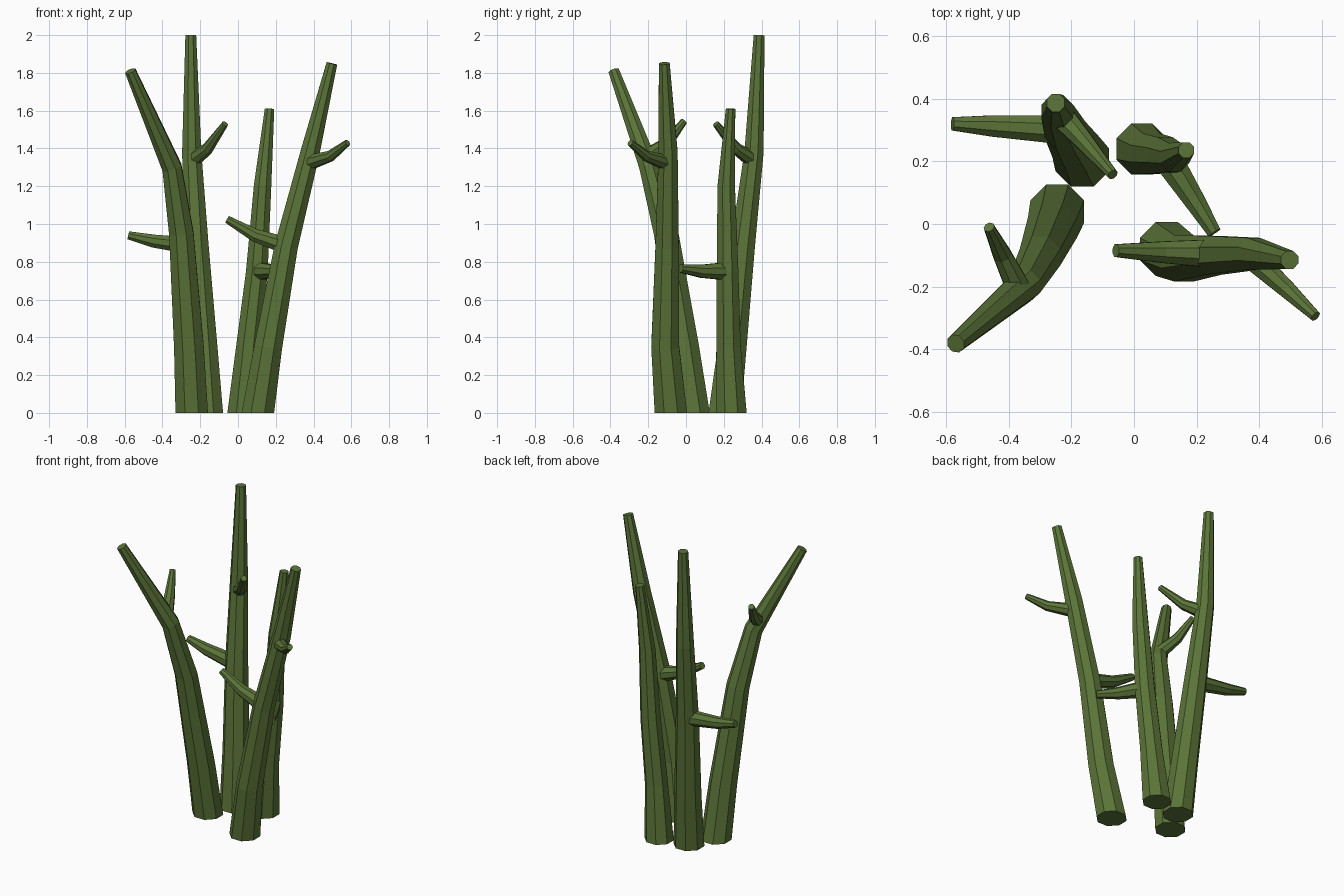
import bpy, bmesh, math
from mathutils import Vector

green = bpy.data.materials.new("moss green")
green.diffuse_color = (0.105, 0.175, 0.040, 1)
SIDES = 8


def tube(name, points, grounded=False):
    """Faceted tapering tube through (x, y, z, radius) points."""
    bm = bmesh.new()
    ps = [Vector(p[:3]) for p in points]
    rings = []
    for i, p in enumerate(points):
        t = (ps[min(i + 1, len(ps) - 1)] - ps[max(i - 1, 0)]).normalized()
        if grounded and i == 0:
            t = Vector((0, 0, 1))          # flat foot on the ground
        ref = Vector((1, 0, 0)) if grounded else Vector((0, 0, 1))
        u = (ref - t * ref.dot(t)).normalized()
        v = t.cross(u)
        ring = []
        for k in range(SIDES):
            a = 2 * math.pi * (k + 0.5) / SIDES
            ring.append(bm.verts.new(ps[i] + (u * math.cos(a) + v * math.sin(a)) * p[3]))
        rings.append(ring)
    for a, b in zip(rings, rings[1:]):
        for k in range(SIDES):
            n = (k + 1) % SIDES
            bm.faces.new((a[k], a[n], b[n], b[k]))
    bm.faces.new(rings[0][::-1])
    bm.faces.new(rings[-1])
    me = bpy.data.meshes.new(name)
    bm.to_mesh(me)
    bm.free()
    me.materials.append(green)
    bpy.context.collection.objects.link(bpy.data.objects.new(name, me))


# main stems
tube("stem_back_left", [(-0.165, 0.205, 0, .093), (-0.185, 0.245, .35, .082), (-0.22, 0.30, .88, .07),
                        (-0.245, 0.36, 1.38, .055), (-0.25, 0.387, 2.0, .031)], True)
tube("stem_front_left", [(-0.245, 0.04, 0, .093), (-0.26, -0.01, .35, .085), (-0.30, -0.105, .95, .07),
                         (-0.35, -0.195, 1.3, .056), (-0.57, -0.382, 1.81, .031)], True)
tube("stem_front_right", [(0.105, -0.08, 0, .093), (0.16, -0.11, .35, .08), (0.255, -0.10, .88, .067),
                          (0.382, -0.095, 1.38, .055), (0.497, -0.115, 1.85, .031)], True)
tube("stem_back_right", [(0.025, 0.24, 0, .088), (0.055, 0.225, .35, .07), (0.10, 0.22, .75, .062),
                         (0.13, 0.213, 1.2, .05), (0.167, 0.236, 1.61, .027)], True)

# side branches
tube("branch_back_left_low", [(-0.22, 0.30, .88, .05), (-0.45, 0.313, .91, .037), (-0.58, 0.32, .94, .023)])
tube("branch_back_left_high", [(-0.245, 0.36, 1.335, .045), (-0.16, 0.265, 1.40, .032), (-0.068, 0.158, 1.53, .018)])
tube("branch_front_left", [(-0.37, -0.205, 1.36, .042), (-0.42, -0.10, 1.43, .032), (-0.463, -0.01, 1.545, .018)])
tube("branch_front_right_low", [(0.27, -0.095, .88, .05), (0.09, -0.09, .94, .037), (-0.058, -0.085, 1.025, .022)])
tube("branch_front_right_high", [(0.375, -0.105, 1.325, .042), (0.49, -0.21, 1.36, .03), (0.58, -0.295, 1.43, .018)])
tube("branch_back_right", [(0.10, 0.22, .75, .052), (0.19, 0.08, .75, .037), (0.257, -0.028, .765, .024)])
